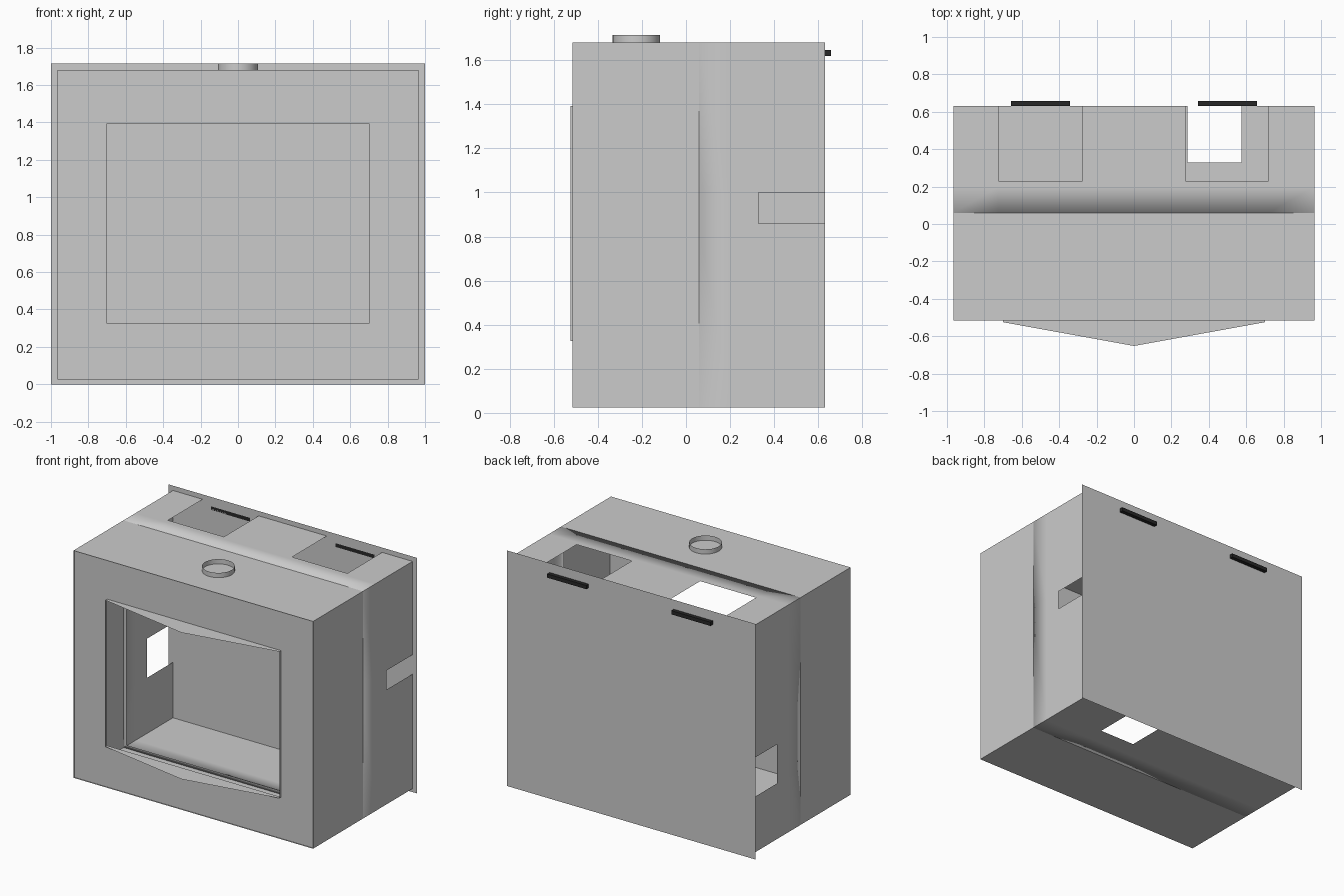
import bpy, bmesh

if "Cube" in bpy.data.objects:
    bpy.data.objects.remove(bpy.data.objects["Cube"])

HX, Z0, Z1 = 0.965, 0.025, 1.68          # body half width, floor, roof
YF, YM, YS, YB = -0.515, 0.06, 0.20, 0.63  # front rim, seam, end of seam band, back
YP = -0.505                              # front panel, slightly recessed


def finish(name, bm, smooth=False):
    me = bpy.data.meshes.new(name)
    for f in bm.faces:
        f.smooth = smooth
    bm.to_mesh(me)
    bm.free()
    ob = bpy.data.objects.new(name, me)
    bpy.context.collection.objects.link(ob)
    return ob


def sheet(bm, us, vs, pos, holes=(), flip=False):
    """Grid of quads over cuts us x vs, leaving out cells inside holes (u0, u1, v0)."""
    grid = [[bm.verts.new(pos(u, v)) for v in vs] for u in us]
    for i in range(len(us) - 1):
        for j in range(len(vs) - 1):
            if any(a <= us[i] and us[i + 1] <= b and c <= vs[j][0] for a, b, c in holes):
                continue
            q = [grid[i][j], grid[i + 1][j], grid[i + 1][j + 1], grid[i][j + 1]]
            bm.faces.new(q[::-1] if flip else q)


def clamp(u, lo, hi, d):
    return max(lo + d, min(hi - d, u))


# wall name -> (position from u and (y, inset), u range, flipped winding, back-edge cutouts)
walls = {
    "roof": (lambda u, v: (clamp(u, -HX, HX, v[1]), v[0], Z1 - v[1]), (-HX, HX), False,
             [(-0.725, -0.275, 0.23), (0.275, 0.72, 0.23)]),
    "floor": (lambda u, v: (clamp(u, -HX, HX, v[1]), v[0], Z0 + v[1]), (-HX, HX), True,
              [(0.285, 0.575, 0.33)]),
    "left": (lambda u, v: (-HX + v[1], v[0], clamp(u, Z0, Z1, v[1])), (Z0, Z1), False,
             [(0.43, 0.715, 0.33)]),
    "right": (lambda u, v: (HX - v[1], v[0], clamp(u, Z0, Z1, v[1])), (Z0, Z1), True,
              [(0.86, 1.0, 0.33)]),
}

# Front and rear shells; the rear one has a small inner lip at the seam
front, rear = bmesh.new(), bmesh.new()
for pos, ends, flip, holes in walls.values():
    sheet(front, ends, [(YF, 0), (YM, 0)], pos, flip=flip)
    us = sorted([*ends, *[e for h in holes for e in h[:2]]])
    sheet(rear, us, [(YM, 0.025), (YM, 0), (YS, 0), (holes[0][2], 0), (YB, 0)], pos, holes, flip)
finish("front_shell", front)
finish("rear_shell", rear, smooth=True)

# Front panel with window opening
WX, WZ0, WZ1 = 0.70, 0.326, 1.393
bm = bmesh.new()
sheet(bm, [-HX, -WX, WX, HX], [(z,) for z in (Z0, WZ0, WZ1, Z1)],
      lambda u, v: (u, YP, v[0]))
bm.faces.ensure_lookup_table()
bm.faces.remove(bm.faces[4])
finish("front_panel", bm)

# Window surround: pointed top and bottom ledges joined by thin side strips
profile = [(-WX, YP), (-WX, -0.525), (0, -0.652), (WX, -0.525), (WX, YP)]
bm = bmesh.new()
low, high = [[bm.verts.new((x, y, z)) for x, y in profile] for z in (WZ0, WZ1)]
bm.faces.new(low[::-1])
bm.faces.new(high)
for i in (0, 3):
    bm.faces.new((low[i], low[i + 1], high[i + 1], high[i]))
finish("window_surround", bm)

# Back plate, a little larger than the body
bm = bmesh.new()
sheet(bm, [-1, 1], [(0,), (1.715,)], lambda u, v: (u, YB, v[0]), flip=True)
finish("back_plate", bm)

# Open collar on the roof
bpy.ops.mesh.primitive_cylinder_add(vertices=32, radius=0.108, depth=0.035,
                                    end_fill_type='NOTHING', location=(0, -0.225, Z1 + 0.0175))
bpy.context.object.name = "roof_collar"
bpy.ops.object.shade_smooth_by_angle()

# Dark hinge bars on the back plate
dark = bpy.data.materials.new("dark")
dark.diffuse_color = (0.02, 0.02, 0.02, 1)
dark.use_nodes = True
dark.node_tree.nodes["Principled BSDF"].inputs["Base Color"].default_value = dark.diffuse_color
for side, x in (("left", -0.5), ("right", 0.5)):
    bpy.ops.mesh.primitive_cube_add(size=1, location=(x, YB + 0.014, 1.633))
    bar = bpy.context.object
    bar.name = "hinge_bar_" + side
    bar.scale = (0.315, 0.028, 0.027)
    bar.data.materials.append(dark)
